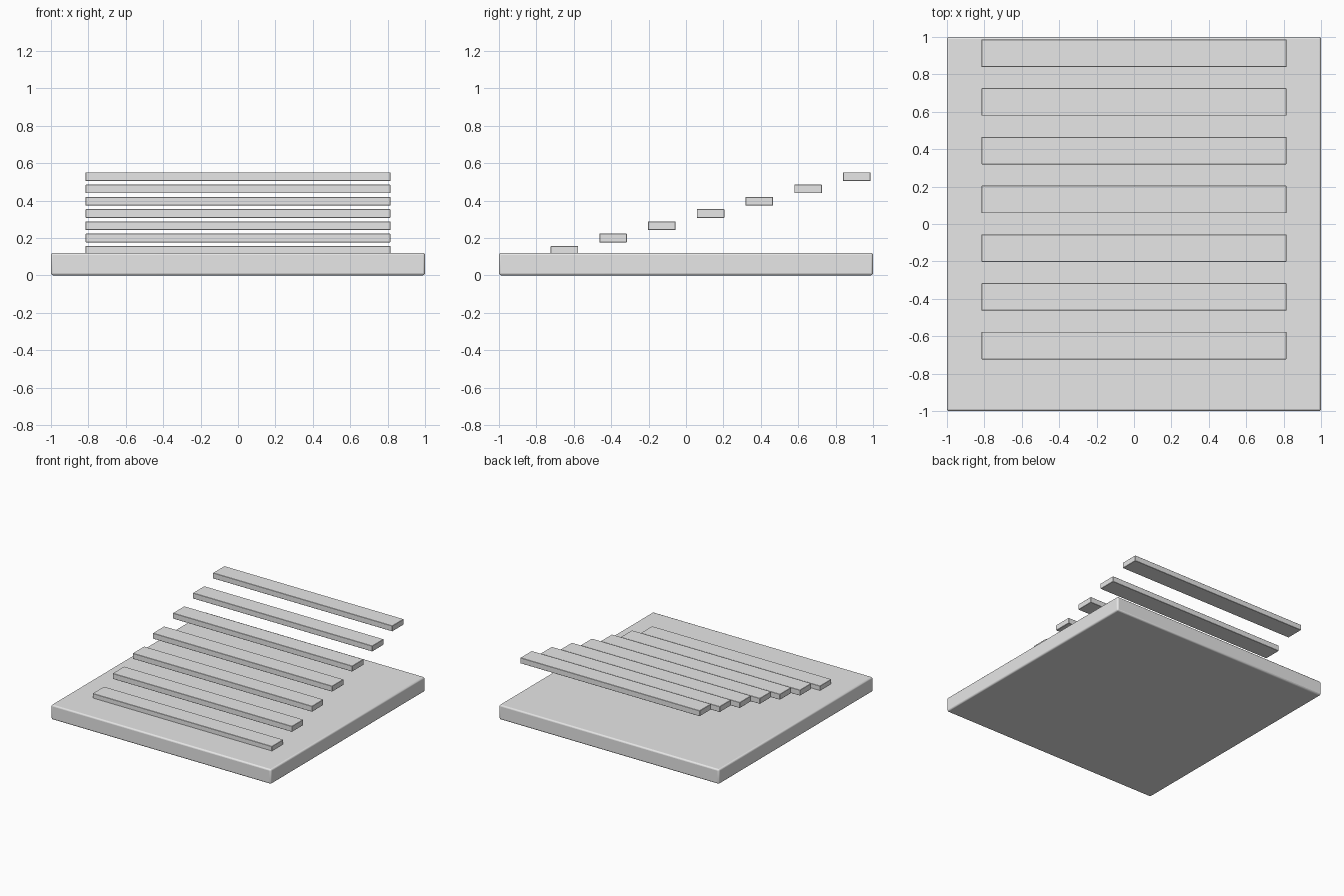
import bpy

if "Cube" in bpy.data.objects:
    bpy.data.objects.remove(bpy.data.objects["Cube"])

grey = bpy.data.materials.new("light_grey")
grey.diffuse_color = (0.8, 0.8, 0.8, 1)
grey.use_nodes = True
grey.node_tree.nodes["Principled BSDF"].inputs["Base Color"].default_value = grey.diffuse_color


def block(name, size, centre, bevel, segments):
    bpy.ops.mesh.primitive_cube_add(size=1, location=centre)
    ob = bpy.context.object
    ob.name = name
    ob.scale = size
    bpy.ops.object.transform_apply(location=False, rotation=False, scale=True)
    ob.data.materials.append(grey)
    mod = ob.modifiers.new("rounded_edges", 'BEVEL')
    mod.width = bevel
    mod.segments = segments
    return ob


# Square floor slab with rounded edges
slab = block("floor_slab", (2, 2, 0.12), (0, 0, 0.06), 0.012, 3)
bpy.ops.object.shade_smooth_by_angle()

# Floating stair treads rising toward the back
for i in range(7):
    block(f"stair_tread_{i + 1}", (1.63, 0.147, 0.046),
          (0, -0.65 + 0.2605 * i, 0.134 + 0.0656 * i), 0.002, 1)
